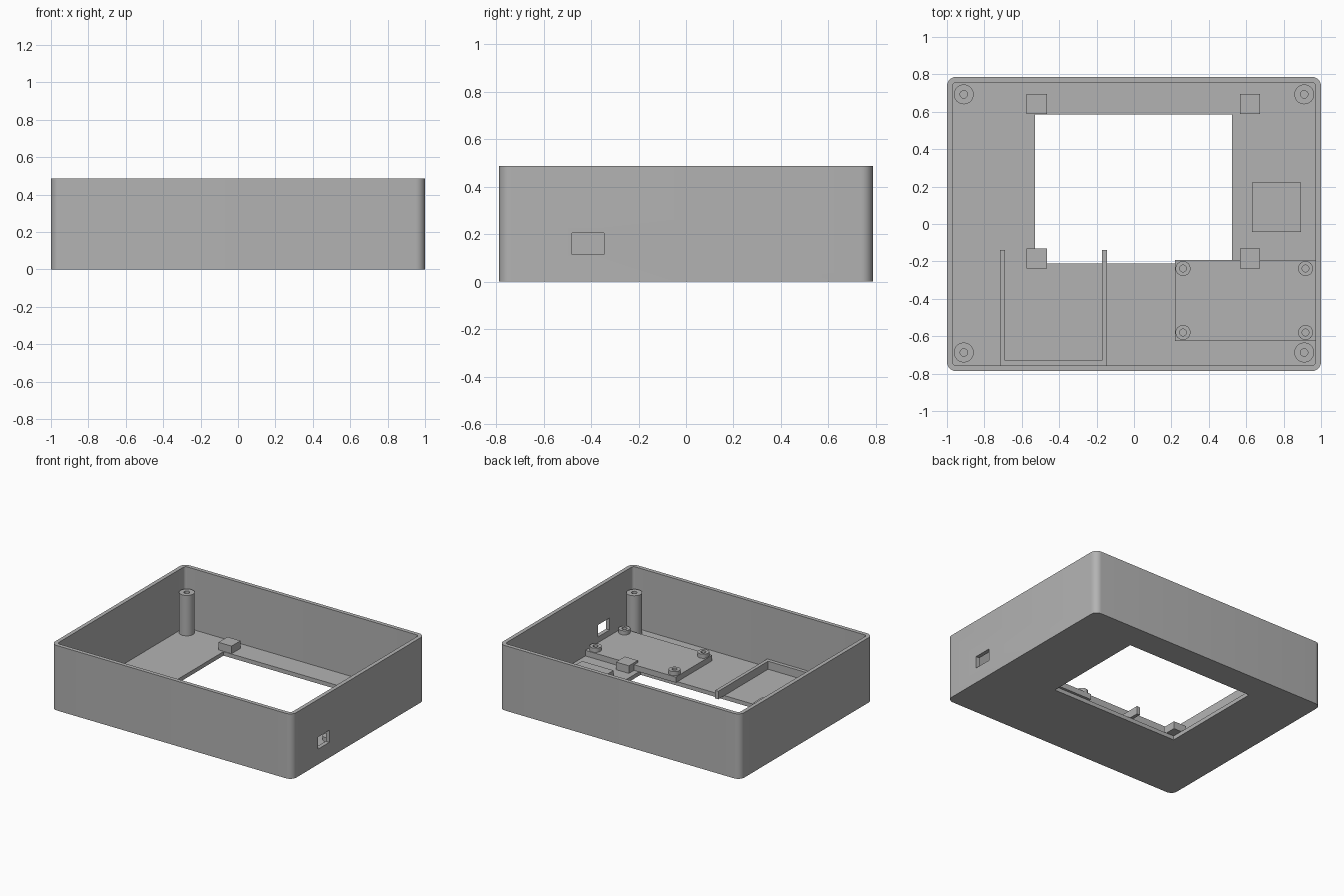
import bpy, bmesh, math
from mathutils import Matrix, Vector

cube = bpy.data.objects.get("Cube")
if cube:
    bpy.data.objects.remove(cube, do_unlink=True)

grey = bpy.data.materials.new("light grey plastic")
grey.use_nodes = True
grey.diffuse_color = (0.45, 0.45, 0.45, 1)
grey.node_tree.nodes["Principled BSDF"].inputs["Base Color"].default_value = grey.diffuse_color

FLOOR = 0.03
WALL = 0.03
HALF_X, HALF_Y, HEIGHT = 1.0, 0.787, 0.487


def finish(name, bm):
    bmesh.ops.recalc_face_normals(bm, faces=bm.faces)
    mesh = bpy.data.meshes.new(name)
    bm.to_mesh(mesh)
    bm.free()
    mesh.materials.append(grey)
    obj = bpy.data.objects.new(name, mesh)
    bpy.context.collection.objects.link(obj)
    return obj


def activate(obj):
    bpy.ops.object.select_all(action="DESELECT")
    obj.select_set(True)
    bpy.context.view_layer.objects.active = obj


def smooth(obj):
    activate(obj)
    bpy.ops.object.shade_smooth_by_angle(angle=math.radians(30))


def box(name, x, y, z, radius=0):
    """Box from (low, high) ranges, with optional rounded upright corners."""
    bm = bmesh.new()
    bmesh.ops.create_cube(bm, size=1)
    for v in bm.verts:
        v.co = Vector([(r[0] + r[1]) / 2 + c * (r[1] - r[0]) for r, c in zip((x, y, z), v.co)])
    if radius:
        upright = [e for e in bm.edges if abs(e.verts[0].co.z - e.verts[1].co.z) > 0.01]
        bmesh.ops.bevel(bm, geom=upright, offset=radius, segments=8, profile=0.5, affect="EDGES")
    return finish(name, bm)


def cut(obj, cutter):
    mod = obj.modifiers.new("cut", "BOOLEAN")
    mod.operation, mod.solver, mod.object = "DIFFERENCE", "EXACT", cutter
    activate(obj)
    bpy.ops.object.modifier_apply(modifier=mod.name)
    bpy.data.objects.remove(cutter, do_unlink=True)


def screw_post(name, x, y, outer, inner, base, top, hole_floor):
    """Lathed post with a blind screw hole."""
    profile = [(0, hole_floor), (inner, hole_floor), (inner, top), (outer, top), (outer, base), (0, base)]
    bm = bmesh.new()
    verts = [bm.verts.new((r, 0, z)) for r, z in profile]
    edges = [bm.edges.new(pair) for pair in zip(verts, verts[1:])]
    bmesh.ops.spin(bm, geom=verts + edges, cent=(0, 0, 0), axis=(0, 0, 1),
                   angle=math.tau, steps=32, use_merge=True)
    bmesh.ops.remove_doubles(bm, verts=bm.verts, dist=0.0001)
    bmesh.ops.transform(bm, matrix=Matrix.Translation((x, y, 0)), verts=bm.verts)
    smooth(finish(name, bm))


# Open tray with a display window in its floor and a port in the side wall
tray = box("tray", (-HALF_X, HALF_X), (-HALF_Y, HALF_Y), (0, HEIGHT), 0.05)
in_x, in_y = HALF_X - WALL, HALF_Y - WALL
cut(tray, box("cavity", (-in_x, in_x), (-in_y, in_y), (FLOOR, 1), 0.02))
cut(tray, box("window", (-0.53, 0.525), (-0.212, 0.585), (-0.1, 0.1)))
cut(tray, box("port", (0.9, 1.1), (-0.48, -0.345), (0.115, 0.205)))
smooth(tray)

# Tall lid posts in the corners
for side, x in (("left", 0.91), ("right", -0.91)):
    for end, y in (("front", -0.687), ("back", 0.693)):
        screw_post(f"{end}_{side}_lid_post", x, y, 0.053, 0.02, FLOOR, 0.333, 0.06)

# Board platform with four short bosses
box("board_platform", (0.22, in_x), (-0.625, -0.193), (FLOOR, 0.072))
for side, x in (("left", 0.917), ("right", 0.262)):
    for end, y in (("front", -0.58), ("back", -0.238)):
        screw_post(f"{end}_{side}_board_boss", x, y, 0.04, 0.018, 0.072, 0.103, 0.074)

# Display support blocks around the window
for side, x in (("left", 0.62), ("right", -0.52)):
    for end, y in (("front", -0.185), ("back", 0.642)):
        box(f"{end}_{side}_display_block", (x - 0.054, x + 0.054), (y - 0.053, y + 0.053), (FLOOR, 0.087))

# Raised pad beside the window
box("side_pad", (0.63, 0.892), (-0.042, 0.222), (FLOOR, 0.07))

# Three-sided battery holder against the front wall
for side, x in (("left", -0.17), ("right", -0.716)):
    box(f"{side}_battery_rail", (x, x + 0.026), (-in_y, -0.14), (FLOOR, 0.09))
box("front_battery_rail", (-0.69, -0.17), (-in_y, -0.73), (FLOOR, 0.09))
